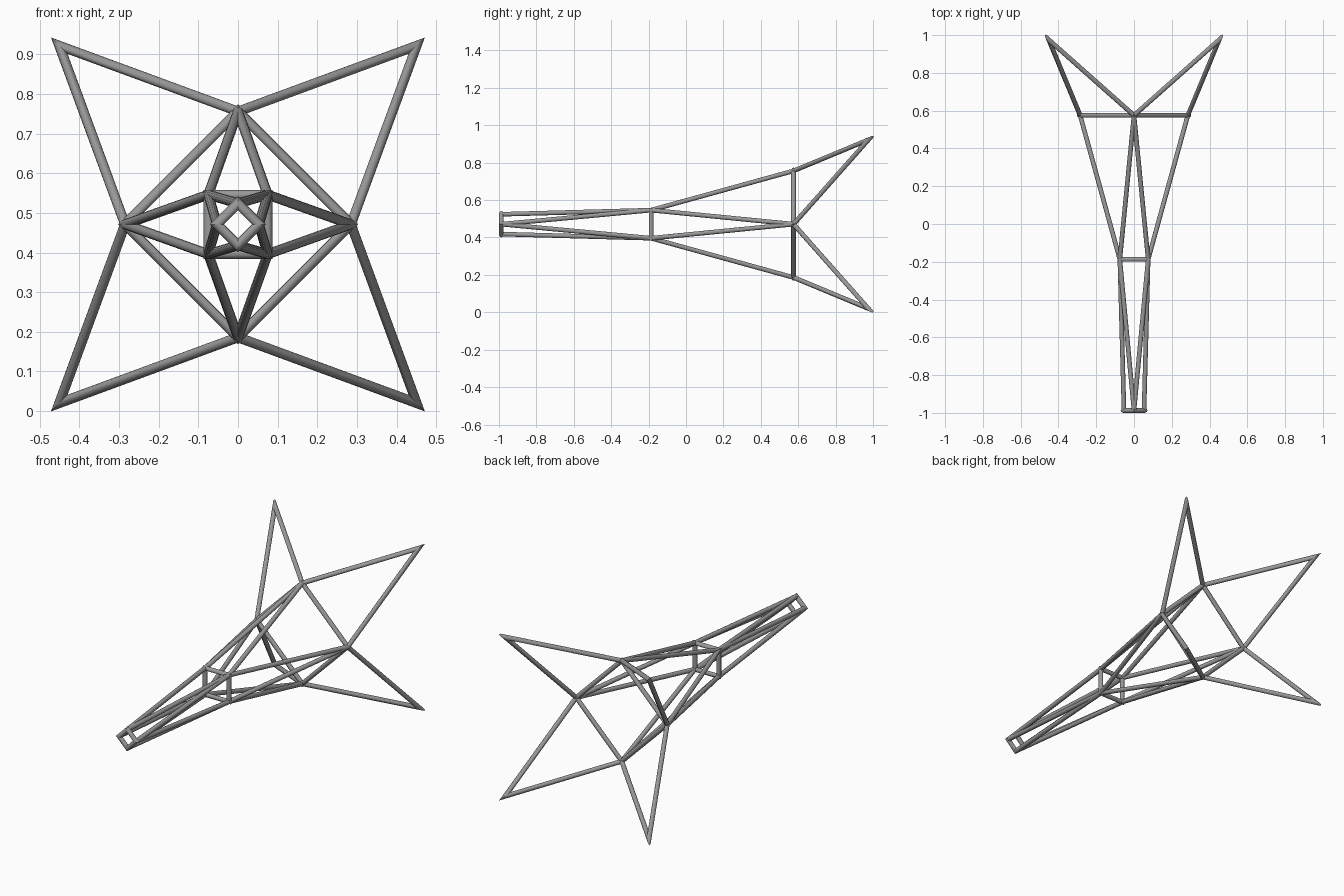
import bpy, bmesh, math
from mathutils import Vector

if "Cube" in bpy.data.objects:
    bpy.data.objects.remove(bpy.data.objects["Cube"], do_unlink=True)

R, SIDES, MID = 0.0125, 12, 0.471

steel = bpy.data.materials.new("brushed_grey")
steel.use_nodes = True
GREY = (0.32, 0.32, 0.32, 1)
steel.diffuse_color = GREY
steel.node_tree.nodes["Principled BSDF"].inputs["Base Color"].default_value = GREY


def add_rod(bm, a, b, cut_a=None, cut_b=None):
    """Round rod from a to b; each end is cut by a plane with the given normal."""
    d = (b - a).normalized()
    u = d.orthogonal().normalized()
    v = d.cross(u)
    rings = []
    for p, n in ((a, cut_a or d), (b, cut_b or d)):
        ring = []
        for i in range(SIDES):
            t = 2 * math.pi * i / SIDES
            o = (u * math.cos(t) + v * math.sin(t)) * R
            ring.append(bm.verts.new(p + o - d * (o.dot(n) / d.dot(n))))
        rings.append(ring)
    for i in range(SIDES):
        j = (i + 1) % SIDES
        bm.faces.new((rings[0][i], rings[0][j], rings[1][j], rings[1][i]))
    bm.faces.new(rings[0][::-1])
    bm.faces.new(rings[1])


def add_path(bm, pts, closed):
    """Rods along a path, mitred where they meet."""
    n = len(pts)
    cuts = []
    for i in range(n):
        if not closed and i in (0, n - 1):
            cuts.append(None)
        else:
            cuts.append((pts[i] - pts[i - 1]).normalized()
                        + (pts[(i + 1) % n] - pts[i]).normalized())
    for i in range(n if closed else n - 1):
        j = (i + 1) % n
        add_rod(bm, pts[i], pts[j], cuts[i], cuts[j])


def finish(name, bm):
    bmesh.ops.recalc_face_normals(bm, faces=bm.faces)
    mesh = bpy.data.meshes.new(name)
    bm.to_mesh(mesh)
    bm.free()
    mesh.materials.append(steel)
    ob = bpy.data.objects.new(name, mesh)
    bpy.context.collection.objects.link(ob)
    bpy.ops.object.select_all(action='DESELECT')
    ob.select_set(True)
    bpy.context.view_layer.objects.active = ob
    bpy.ops.object.shade_smooth_by_angle(angle=math.radians(40))


def corners(radius, y, turn):
    """Four points around the long axis."""
    return [Vector((radius * math.cos(math.radians(turn + 90 * k)), y,
                    MID + radius * math.sin(math.radians(turn + 90 * k))))
            for k in range(4)]


nose = corners(0.053, -0.9875, 0)
waist = corners(0.075 * math.sqrt(2), -0.187, 45)
tail = corners(0.285, 0.575, 0)
tips = corners(0.451 * math.sqrt(2), 0.975, 45)

# Ring frames
for name, ring in (("nose_ring", nose), ("waist_ring", waist), ("tail_ring", tail)):
    bm = bmesh.new()
    add_path(bm, ring, True)
    finish(name, bm)

# Longitudinal struts between the rings
for name, ring in (("front_struts", nose), ("rear_struts", tail)):
    bm = bmesh.new()
    for k in range(4):
        add_rod(bm, waist[k], ring[k])
        add_rod(bm, waist[k], ring[(k + 1) % 4])
    finish(name, bm)

# Pointed fins sweeping back from the tail ring
fin_names = ("upper_left_fin", "upper_right_fin", "lower_right_fin", "lower_left_fin")
for k, name in enumerate(fin_names):
    bm = bmesh.new()
    add_path(bm, [tail[k], tips[k], tail[(k + 1) % 4]], False)
    finish(name, bm)
